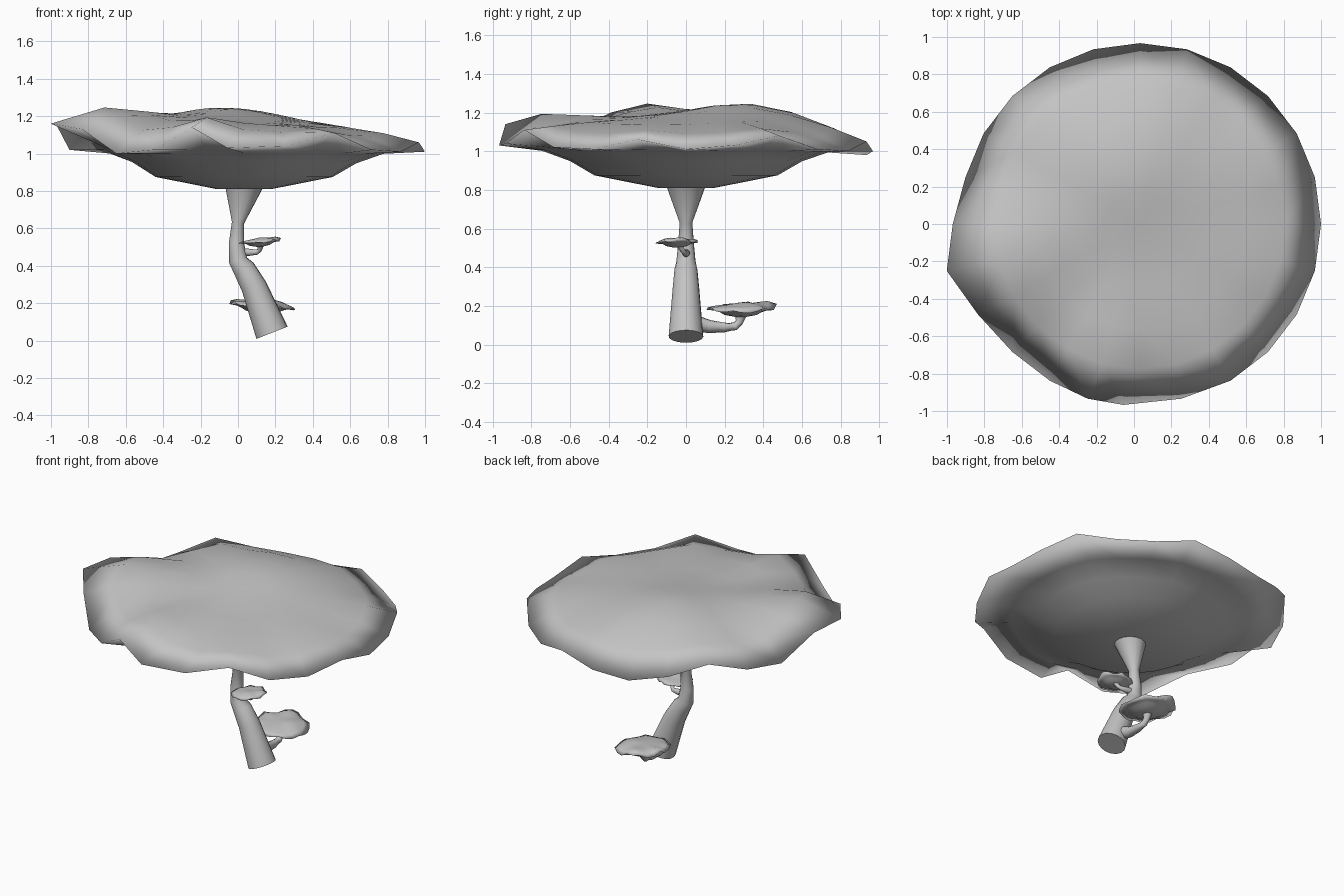
import bpy, bmesh, math
from mathutils import Vector, Matrix

old = bpy.data.objects.get("Cube")
if old:
    bpy.data.objects.remove(old, do_unlink=True)

grey = bpy.data.materials.new("plain grey")
grey.use_nodes = True
grey.diffuse_color = (0.55, 0.55, 0.55, 1)
grey.node_tree.nodes["Principled BSDF"].inputs["Base Color"].default_value = (0.55, 0.55, 0.55, 1)

# Rim heights, one for each side of the cap, anticlockwise from +x
RIM = [1.01, 1.03, 1.08, 1.01, 1.0, 1.05, 1.0, 0.98, 1.03, 1.11, 1.04, 1.02,
       1.15, 1.16, 1.13, 1.0, 1.02, 1.14, 1.03, 1.04, 1.11, 1.02, 1.01, 1.06]
SIDES = len(RIM)
# Rim points pulled towards -x, which makes the cap lopsided
PULL = {12: 0.035, 13: 0.1, 14: 0.03, 17: 0.03, 18: 0.09, 19: 0.03}


def finish(bm, name, angle):
    bmesh.ops.recalc_face_normals(bm, faces=bm.faces)
    mesh = bpy.data.meshes.new(name)
    bm.to_mesh(mesh)
    bm.free()
    mesh.materials.append(grey)
    obj = bpy.data.objects.new(name, mesh)
    bpy.context.collection.objects.link(obj)
    bpy.ops.object.select_all(action='DESELECT')
    obj.select_set(True)
    bpy.context.view_layer.objects.active = obj
    bpy.ops.object.shade_smooth_by_angle(angle=math.radians(angle))
    return obj


def bridge(bm, a, b):
    for i in range(len(a)):
        j = (i + 1) % len(a)
        bm.faces.new((a[i], a[j], b[j], b[i]))


def bump(x, y, cx, cy, width):
    return math.exp(-((x - cx) ** 2 + (y - cy) ** 2) / width)


def top_height(x, y):
    """Gentle dome with a raised back, a raised left edge and a front ridge."""
    return (1.165 - 0.03 * x - 0.03 * (x * x + y * y) ** 2
            + 0.08 * bump(x, y, -0.08, 0.3, 0.15)
            + 0.115 * bump(x, y, -0.8, -0.2, 0.08)
            + 0.06 * bump(x, y, -0.23, -0.75, 0.05))


def cap(name, matrix):
    """Wavy disc: a domed top and a bowl underneath, meeting at a thin rim."""
    bm = bmesh.new()

    def ring(t, height):
        verts = []
        for i, rim in enumerate(RIM):
            a = math.tau * i / SIDES
            x, y = 0.967 * t * math.cos(a), 0.967 * t * math.sin(a)
            if t == 1:
                x -= PULL.get(i, 0)
            verts.append(bm.verts.new((x, y, height(x, y, rim))))
        return verts

    def top(t):
        return lambda x, y, rim: top_height(x, y) + t ** 5 * (rim - top_height(x, y))

    rings = [ring(t, top(t)) for t in (0.18, 0.36, 0.58, 0.8)]
    rings.append(ring(1, lambda x, y, rim: rim))
    for t, z, follow in ((0.77, 1.005, 0.15), (0.62, 0.95, 0.05), (0.49, 0.875, 0), (0.15, 0.81, 0)):
        rings.append(ring(t, lambda x, y, rim: z + follow * (rim - 1.05)))
    for a, b in zip(rings, rings[1:]):
        bridge(bm, a, b)
    # Close the middle of the top and of the underside
    centre = bm.verts.new((0, 0, top_height(0, 0)))
    for i in range(SIDES):
        bm.faces.new((centre, rings[0][i], rings[0][(i + 1) % SIDES]))
    bm.faces.new(rings[-1])
    bm.transform(matrix)
    return finish(bm, name, 180)


def stem(name, path, sides=16):
    """Tube through (x, y, z, radius) points, with flat ends."""
    bm = bmesh.new()
    points = [Vector(p[:3]) for p in path]
    rings = []
    for k, p in enumerate(points):
        along = points[min(k + 1, len(points) - 1)] - points[max(k - 1, 0)]
        if k == len(points) - 1:
            along = Vector((0, 0, 1))
        along.normalize()
        u = along.cross(Vector((0.3, 1, 0.1))).normalized()
        v = along.cross(u)
        rings.append([bm.verts.new(p + path[k][3] * (u * math.cos(math.tau * i / sides)
                                                     + v * math.sin(math.tau * i / sides)))
                      for i in range(sides)])
    for a, b in zip(rings, rings[1:]):
        bridge(bm, a, b)
    bm.faces.new(rings[0])
    bm.faces.new(rings[-1])
    return finish(bm, name, 60)


def small_cap(name, location, size, turn, tilt):
    place = (Matrix.Translation(location) @ Matrix.Rotation(math.radians(tilt), 4, 'Y')
             @ Matrix.Rotation(math.radians(turn), 4, 'Z')
             @ Matrix.Scale(size, 4) @ Matrix.Translation((0, 0, -0.81)))
    return cap(name, place)


# Large mushroom
cap("large_cap", Matrix.Translation((0.033, 0, 0)))
stem("trunk", [(0.182, 0, 0.042, 0.09), (0.085, 0, 0.29, 0.069), (0.032, 0, 0.385, 0.06),
               (0.0, 0, 0.43, 0.05), (-0.008, 0, 0.52, 0.041), (0.0, 0, 0.63, 0.033),
               (0.033, 0, 0.815, 0.1)])

# Low mushroom at the back
small_cap("low_cap", (0.127, 0.283, 0.143), 0.183, -90, 4)
stem("low_stem", [(0.14, 0.05, 0.11, 0.042), (0.13, 0.12, 0.093, 0.034), (0.13, 0.2, 0.088, 0.026),
                  (0.13, 0.255, 0.095, 0.022), (0.13, 0.275, 0.115, 0.02), (0.13, 0.285, 0.15, 0.03)], 12)

# High mushroom on the left side
small_cap("high_cap", (0.117, -0.048, 0.502), 0.114, 180, -3)
stem("high_stem", [(0.0, 0, 0.475, 0.022), (0.06, 0, 0.472, 0.019), (0.1, -0.005, 0.473, 0.014),
                   (0.115, -0.015, 0.483, 0.012), (0.12, -0.03, 0.505, 0.018)], 12)
